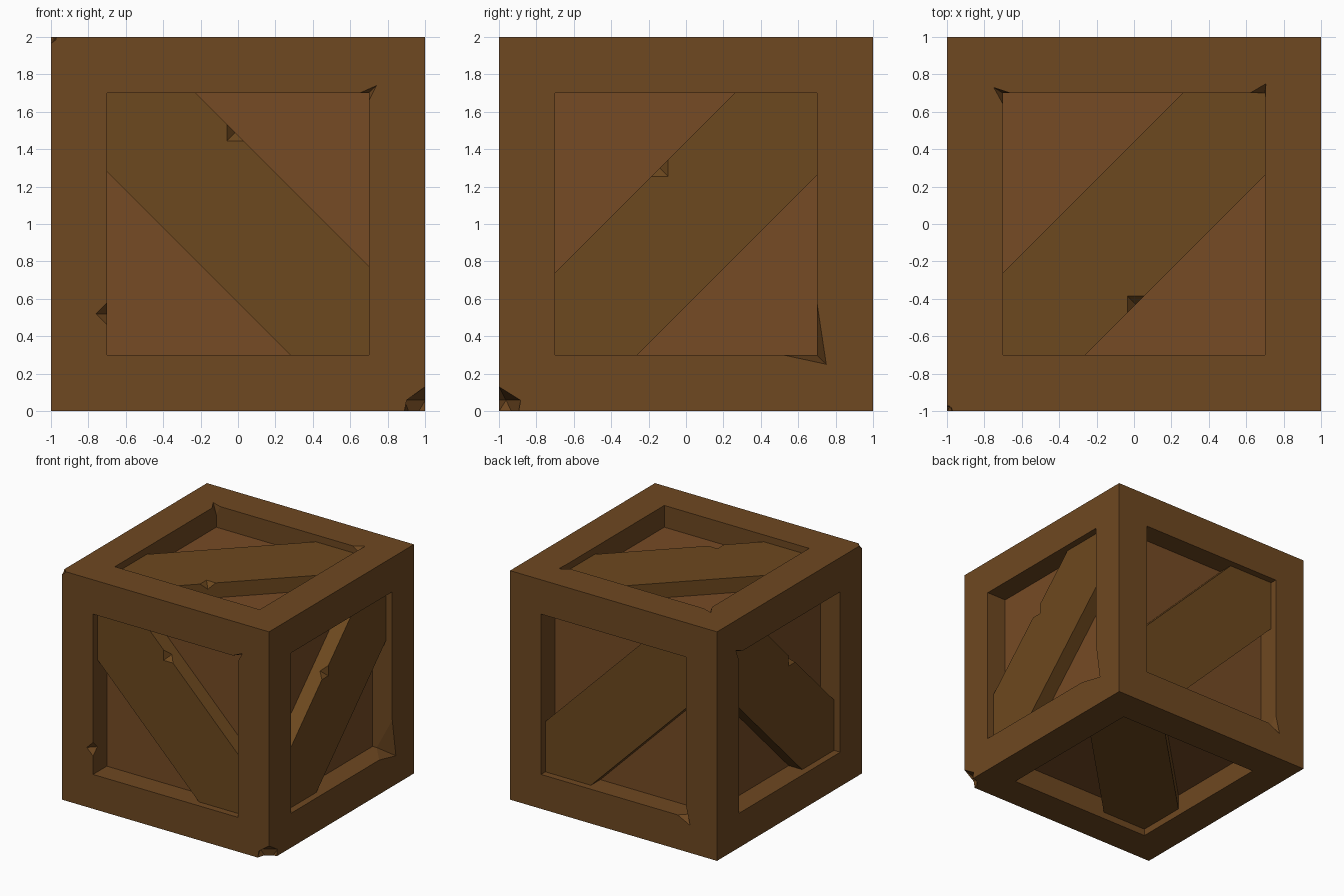
import bpy, bmesh, math
from mathutils import Vector, Matrix

if "Cube" in bpy.data.objects:
    bpy.data.objects.remove(bpy.data.objects["Cube"])

OPEN, PANEL, BRACE = 0.70, 0.19, 0.06   # opening half size, panel depth, brace depth
X, Y, Z = Vector((1, 0, 0)), Vector((0, 1, 0)), Vector((0, 0, 1))
CENTRE = Z.copy()

# side: (normal, u axis, v axis, brace slope, upper and lower brace offsets)
SIDES = {
    "front": (-Y, X, Z, -1, 0.475, 0.42),
    "back": (Y, X, Z, -1, 0.44, 0.44),
    "right": (X, Y, Z, 1, 0.44, 0.44),
    "left": (-X, Y, Z, 1, 0.44, 0.44),
    "top": (Z, X, Y, 1, 0.44, 0.44),
    "bottom": (-Z, X, Y, 1, 0.44, 0.44),
}


def material(name, rgb):
    m = bpy.data.materials.new(name)
    m.diffuse_color = (*rgb, 1)
    m.use_nodes = True
    m.node_tree.nodes["Principled BSDF"].inputs["Base Color"].default_value = m.diffuse_color
    return m


WOOD = material("frame_wood", (0.158, 0.065, 0.015))
BOARD = material("panel_wood", (0.182, 0.070, 0.018))
PLANK = material("brace_wood", (0.152, 0.065, 0.013))


def place(side, u, v, depth):
    n, U, V = SIDES[side][:3]
    return CENTRE + U * u + V * v + n * (1 - depth)


def add(name, bm, *mats):
    bmesh.ops.recalc_face_normals(bm, faces=bm.faces)
    me = bpy.data.meshes.new(name)
    bm.to_mesh(me)
    bm.free()
    ob = bpy.data.objects.new(name, me)
    bpy.context.collection.objects.link(ob)
    for m in mats:
        me.materials.append(m)
    return ob


def hull(bm, points):
    verts = [bm.verts.new(p) for p in points]
    bmesh.ops.convex_hull(bm, input=verts)


def carve(ob, cutter):
    mod = ob.modifiers.new("chips", 'BOOLEAN')
    mod.operation, mod.solver, mod.object = 'DIFFERENCE', 'EXACT', cutter
    deps = bpy.context.evaluated_depsgraph_get()
    me = bpy.data.meshes.new_from_object(ob.evaluated_get(deps))
    ob.modifiers.clear()
    ob.data = me
    bpy.data.objects.remove(cutter)


# crate body: cube with a recessed panel in each side
bm = bmesh.new()
bmesh.ops.create_cube(bm, size=2, matrix=Matrix.Translation(CENTRE))
panels = bm.faces[:]
bmesh.ops.inset_individual(bm, faces=panels, thickness=1 - OPEN, use_even_offset=True)
for f in bmesh.ops.extrude_discrete_faces(bm, faces=panels)["faces"]:
    f.normal_update()
    bmesh.ops.translate(bm, verts=f.verts, vec=-f.normal * PANEL)
    f.material_index = 1
body = add("crate_frame", bm, WOOD, BOARD)

# chips along the opening edges: tip, two edge points, foot on the wall
CHIPS = [
    ("front", (-.76, -.48), (-.70, -.42), (-.70, -.54), (-.70, -.48), .06),
    ("front", (.74, .74), (.70, .66), (.65, .70), (.70, .70), .06),
    ("right", (.75, -.75), (.70, -.42), (.52, -.70), (.70, -.70), .15),
    ("top", (-.75, .73), (-.70, .64), (-.66, .70), (-.70, .70), .08),
    ("top", (.705, .75), (.70, .64), (.62, .70), (.70, .70), .06),
    ("left", (.74, .74), (.70, .64), (.65, .70), (.70, .70), .06),
    ("back", (-.74, -.76), (-.70, -.60), (-.62, -.70), (-.70, -.70), .08),
]
bm = bmesh.new()
for side, tip, a, b, foot, d in CHIPS:
    hull(bm, [place(side, *tip, 0), place(side, *a, 0), place(side, *b, 0),
              place(side, *foot, d),
              place(side, foot[0] * .93, foot[1] * .93, -.04)])
# broken outer corners
for corner, r in (((1, -1, 0), 0.13), ((-1, -1, 2), 0.035)):
    bmesh.ops.create_icosphere(bm, subdivisions=1, radius=r,
                               matrix=Matrix.Translation(corner) @ Matrix.Rotation(.3, 4, 'Z'))
carve(body, add("chip_cutter", bm))

# diagonal braces
for side, (n, U, V, s, hi, lo) in SIDES.items():
    o = OPEN
    outline = [(-o, -o), (lo - o, -o), (o, o - lo), (o, o), (o - hi, o), (-o, hi - o)]
    bm = bmesh.new()
    hull(bm, [place(side, u * s, v, d) for u, v in outline for d in (BRACE, PANEL + .01)])
    bmesh.ops.dissolve_limit(bm, angle_limit=.01, verts=bm.verts, edges=bm.edges)
    brace = add(side + "_brace", bm, PLANK)

    # one nick in the brace edge: edge position, sign of edge
    nick = {"front": (-.015, 1), "right": (-.14, 1), "left": (-.12, 1), "top": (.01, -1)}.get(side)
    if nick:
        u0, e = nick
        off = hi if e > 0 else -lo
        edge = lambda u: (u, s * u + off)
        (ua, va), (ub, vb), (um, vm) = edge(u0 - .045), edge(u0 + .045), edge(u0)
        inw = Vector((s, -1)) * e
        cut = bmesh.new()
        hull(cut, [place(side, ua, va, BRACE), place(side, ub, vb, BRACE),
                   place(side, um + inw.x * .045, vm + inw.y * .045, BRACE),
                   place(side, um, vm, BRACE + .05),
                   place(side, um - inw.x * .04, vm - inw.y * .04, BRACE - .03)])
        carve(brace, add("nick_cutter", cut))
